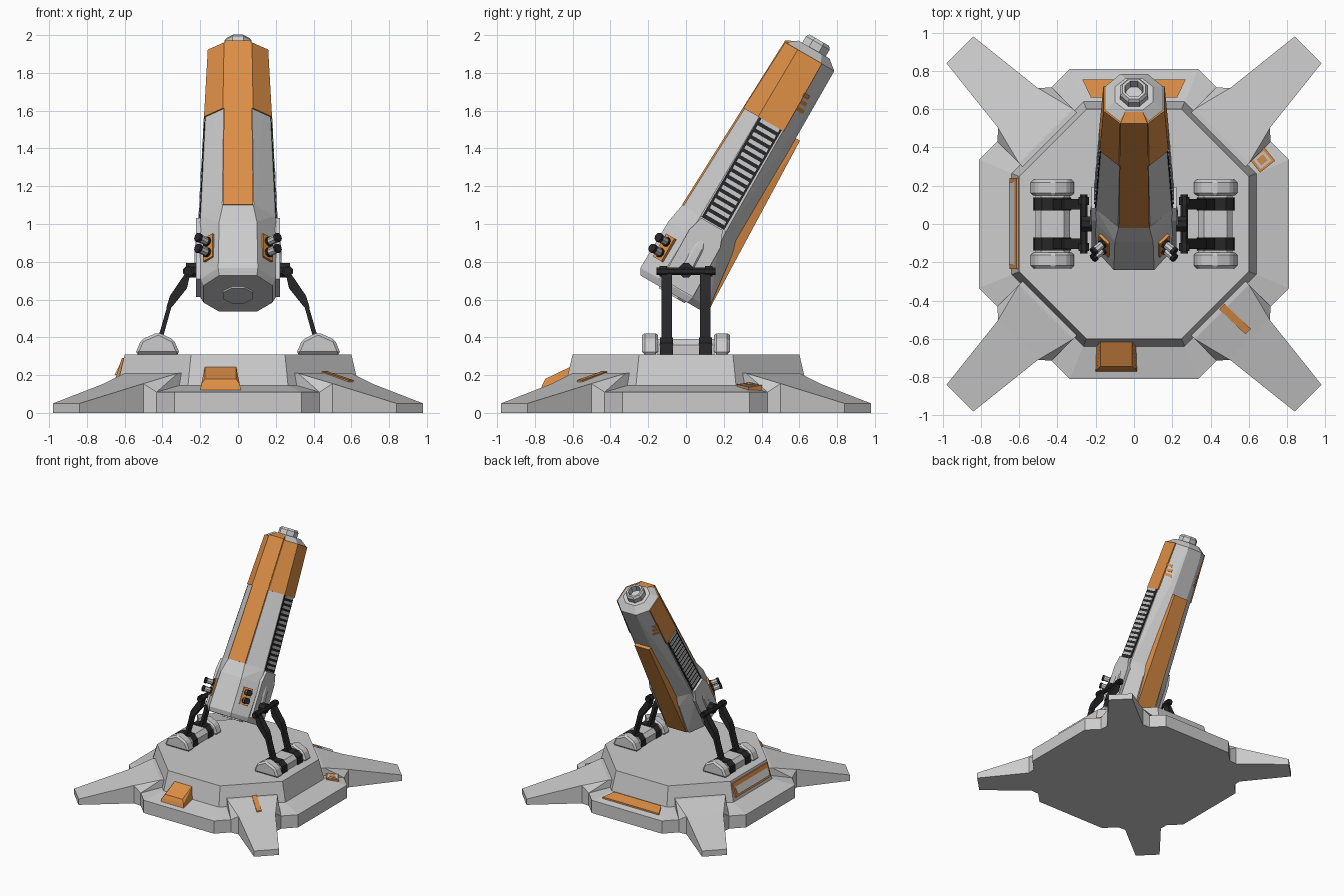
import bpy, bmesh
from math import sin, cos, pi, sqrt
from mathutils import Vector, Matrix

if "Cube" in bpy.data.objects:
    bpy.data.objects.remove(bpy.data.objects["Cube"])


def material(name, rgb):
    m = bpy.data.materials.new(name)
    m.diffuse_color = (*rgb, 1)
    m.use_nodes = True
    m.node_tree.nodes["Principled BSDF"].inputs["Base Color"].default_value = m.diffuse_color
    return m


ORANGE = material("orange_paint", (0.72, 0.27, 0.06))
BLACK = material("black_metal", (0.02, 0.02, 0.022))


def finish(name, bm, mat=None, bevel=0):
    bmesh.ops.recalc_face_normals(bm, faces=bm.faces)
    me = bpy.data.meshes.new(name)
    bm.to_mesh(me)
    bm.free()
    ob = bpy.data.objects.new(name, me)
    bpy.context.collection.objects.link(ob)
    if mat:
        me.materials.append(mat)
    if bevel:
        b = ob.modifiers.new("bevel", 'BEVEL')
        b.width, b.segments = bevel, 1
    return ob


def hull(name, pts, mat=None, bevel=0):
    """Flat-faced convex solid around the points."""
    bm = bmesh.new()
    for p in pts:
        bm.verts.new(p)
    r = bmesh.ops.convex_hull(bm, input=bm.verts)
    junk = {g for g in r["geom_interior"] + r["geom_unused"] if isinstance(g, bmesh.types.BMVert)}
    bmesh.ops.delete(bm, geom=list(junk), context='VERTS')
    bmesh.ops.dissolve_limit(bm, angle_limit=0.01, verts=bm.verts, edges=bm.edges)
    return finish(name, bm, mat, bevel)


def box_pts(x0, x1, y0, y1, z0, z1):
    return [Vector((x, y, z)) for x in (x0, x1) for y in (y0, y1) for z in (z0, z1)]


def ngon(r, z, n=8):
    k = r / cos(pi / n)
    return [Vector((k * cos((i + .5) * 2 * pi / n), k * sin((i + .5) * 2 * pi / n), z)) for i in range(n)]


def rod(name, p, q, r, mat=None, n=8):
    rot = (q - p).to_track_quat('Z', 'Y').to_matrix()
    return hull(name, [e + rot @ v for e in (p, q) for v in ngon(r, 0, n)], mat)


# Base: plinth with sloping skirt, and raised deck
hull("base_plinth", ngon(.81, 0) + ngon(.81, .11) + ngon(.64, .145))
hull("base_deck", ngon(.645, .12) + ngon(.6, .31))

# Four splayed feet on the diagonals
for i in range(4):
    rot = Matrix.Rotation(pi / 4 + i * pi / 2, 3, 'Z')

    def foot(pts):
        return [rot @ Vector((d, s * w, z)) for d, w, z in pts for s in (-1, 1)]
    hull("foot_root", foot([(.58, .2, 0), (.58, .2, .21), (.65, .2, .21), (.81, .2, 0),
                            (.81, .2, .11), (.856, .148, 0), (.856, .148, .155)]))
    hull("foot_toe", foot([(.84, .149, 0), (.84, .149, .159), (1.287, .099, 0), (1.287, .099, .05)]))

# Orange base details
hull("front_hatch", [(x, y, z) for a, b, y, z in ((-.2, .015, -.77, .12), (-.195, .01, -.76, .15),
     (-.175, -.01, -.745, .18), (-.175, -.01, -.61, .245), (-.2, .015, -.6, .12)) for x in (a, b)], ORANGE)
hull("rear_trim", [(s * x, y, z) for s in (-1, 1) for x, y, z in
     ((.27, .755, .11), (.27, .755, .135), (.225, .66, .155), (.225, .66, .12))], ORANGE)
for name, g, o, m in (("left_panel", 0, .0, ORANGE), ("left_panel_inset", .02, .004, None)):
    hull(name, [(x - o, y, z) for y in (-.235 + g, .24 - g)
                for x, z in ((-.65, .18 + g), (-.615, .29 - g), (-.6, .29 - g), (-.61, .18 + g))], m)
rot = Matrix.Rotation(-pi / 4 + .03, 3, 'Z')
hull("foot_marking", [rot @ Vector((d, w, z + h)) for d, z in ((.63, .208), (.82, .162))
                      for w in (-.02, .02) for h in (-.03, .012)], ORANGE)
for k, (size, m) in enumerate(((.05, ORANGE), (.036, None), (.022, ORANGE))):
    rot = Matrix.Rotation(.67, 3, 'Z')
    hull("corner_marking", [rot @ p + Vector((.67, .335, .143 - .2 * (rot @ p).x))
         for p in box_pts(-size, size, -size * .9, size * .9, -.03, .006 + .003 * k)], m)

# Barrel frame: u runs along the 30 degree axis, v towards the back underside
C = sqrt(3) / 2


def B(x, u, v):
    return Vector((x, .5 * u + C * v, .75 + C * u - .5 * v))


# Mounts and twin support arms, both sides
profile = ((.307, .31), (.34, .387), (.423, .427), (.513, .387), (.545, .31))
for s in (-1, 1):
    for t in (-1, 1):
        hull("mount_block", [(s * x, t * y, z) for x, z in profile for y in (.148, .232)], bevel=.014)
        ya, yb = t * .075, t * .13
        hull("arm_clamp", [(s * x, y, z) for x, z in ((.33, .31), (.335, .36), (.37, .4), (.48, .4),
             (.52, .37), (.525, .31)) for y in (t * .07, t * .138)], BLACK)
        hull("arm_lower", [(s * x, y, z) for x, z in ((.425, .39), (.4, .39), (.35, .57), (.37, .58))
                           for y in (ya, yb)], BLACK)
        hull("arm_upper", [(s * x, y, z) for x, z in ((.38, .555), (.36, .62), (.275, .745), (.25, .75),
             (.27, .66), (.35, .56)) for y in (ya, yb)], BLACK)
        rod("pivot_collar", Vector((s * .263, t * .1, .75)), Vector((s * .263, t * .14, .75)), .027, BLACK)
    hull("mount_middle", [(s * x, y, z) for x, z in ((.335, .31), (.335, .36), (.365, .392), (.485, .392),
         (.515, .36), (.515, .31)) for y in (-.15, .15)])
    rod("pivot_bar", Vector((s * .263, -.155, .75)), Vector((s * .263, .155, .75)), .02, BLACK)
    rod("pivot_pin", Vector((s * .18, 0, .755)), Vector((s * .275, 0, .755)), .038, BLACK)


def octo(u, w, a, f, b, s):
    return [B(k * x, u, v) for k in (-1, 1) for x, v in ((a, f), (w, -s), (w, s), (a, b))]


def width(u):
    return .2 - (u - .29) * .044


# Barrel body and breech
hull("barrel", octo(.2, .202, .085, -.188, .155, .08) + octo(1.31, .155, .07, -.146, .15, .07)
     + octo(1.355, .1, .045, -.095, .095, .045))
hull("breech", octo(-.14, .182, .1, -.198, .185, .09) + octo(-.105, .198, .105, -.218, .204, .1)
     + octo(.18, .202, .1, -.212, .17, .09) + octo(.295, .199, .08, -.192, .15, .075))
rod("breech_plug", B(0, -.1, 0), B(0, -.15, 0), .08)


# Orange shroud around the front and flanks of the muzzle, and the front strip
def shroud(u, w, a, f, s):
    return [B(k * x, u, v) for k in (-1, 1) for x, v in ((a, f), (w, -s), (w, s))]


hull("muzzle_shroud", shroud(.9, .18, .08, -.168, .078) + shroud(1.312, .16, .074, -.15, .074), ORANGE)
hull("front_strip", [B(k * x, u, v) for k in (-1, 1) for x, u, v in
     ((.08, .296, -.15), (.08, .296, -.194), (.07, 1.32, -.1), (.07, 1.32, -.156), (.045, 1.35, -.1))], ORANGE)

# Orange underside keel
hull("keel", [B(k * x, u, v) for k in (-1, 1) for x, u, v in
     ((.1, -.108, .13), (.09, -.112, .208), (.1, .29, .13), (.078, .3, .19),
      (.075, .9, .13), (.07, .9, .177))], ORANGE)

# Open octagonal muzzle nozzle
bm = bmesh.new()
loops = []
for r, u in ((.072, 1.33), (.072, 1.395), (.06, 1.412), (.047, 1.412), (.042, 1.36)):
    loops.append([bm.verts.new(B(p.x, u, p.y)) for p in ngon(r, 0)])
for a, b in zip(loops, loops[1:]):
    for i in range(8):
        bm.faces.new((a[i], a[i - 1], b[i - 1], b[i]))
bm.faces.new(loops[-1])
bm.faces.new(loops[0])
finish("muzzle_nozzle", bm)

for s in (-1, 1):
    # Side vent: dark panel with grey slats
    hull("vent_panel", [B(s * x, u, v) for u in (.29, .91) for v in (-.072, .066)
                        for x in (.15, width(u) + .004)], BLACK)
    for i in range(15):
        u = .315 + i * .0405
        hull("vent_slat", [B(s * x, q, v) for q in (u - .003, u + .018) for v in (-.058, .054)
                           for x in (.15, width(u) + .009)])
    # Breech cheek plate with a blister
    hull("cheek_plate", [B(s * x, u, v) for x in (.18, .222) for u, v in
         ((-.1, -.09), (-.1, .1), (.2, .095), (.285, .06), (.285, -.07), (.2, -.095))])
    hull("cheek_blister", [B(s * x, u, v) for x, u, v in
         ((.215, .0, -.035), (.215, .0, .035), (.215, .15, -.04), (.215, .15, .03), (.215, .23, -.01),
          (.232, .02, -.02), (.232, .02, .02), (.228, .14, -.02), (.228, .14, .015))])
    # Twin tubes on an orange plate, standing off the front corner facet
    n = Vector((.72, -.69))
    t = Vector((.69, .72))

    def D(u, along, out):
        p = Vector((.152, -.157)) + t * along + n * out
        return B(s * p.x, u, p.y)
    hull("tube_plate", [D(u, a, o) for u in (-.02, .12) for a in (-.036, .036) for o in (-.02, .012)], ORANGE)
    for u in (.017, .083):
        rod("sensor_tube", D(u, 0, 0), D(u, 0, .075), .02)
        rod("sensor_collar", D(u, 0, .005), D(u, 0, .025), .024, BLACK)
        rod("sensor_cap", D(u, 0, .07), D(u, 0, .088), .023, BLACK)
    # Orange stripes below the shroud
    for u, q in ((1.03, .6), (1.07, .5), (1.11, .4)):
        w = .168
        hull("stripe", [B(s * (w - .085 * k - o), e, .07 + .08 * k - o) for e in (u, u + .022)
                        for k in (0, q) for o in (-.003, .02)], ORANGE)
